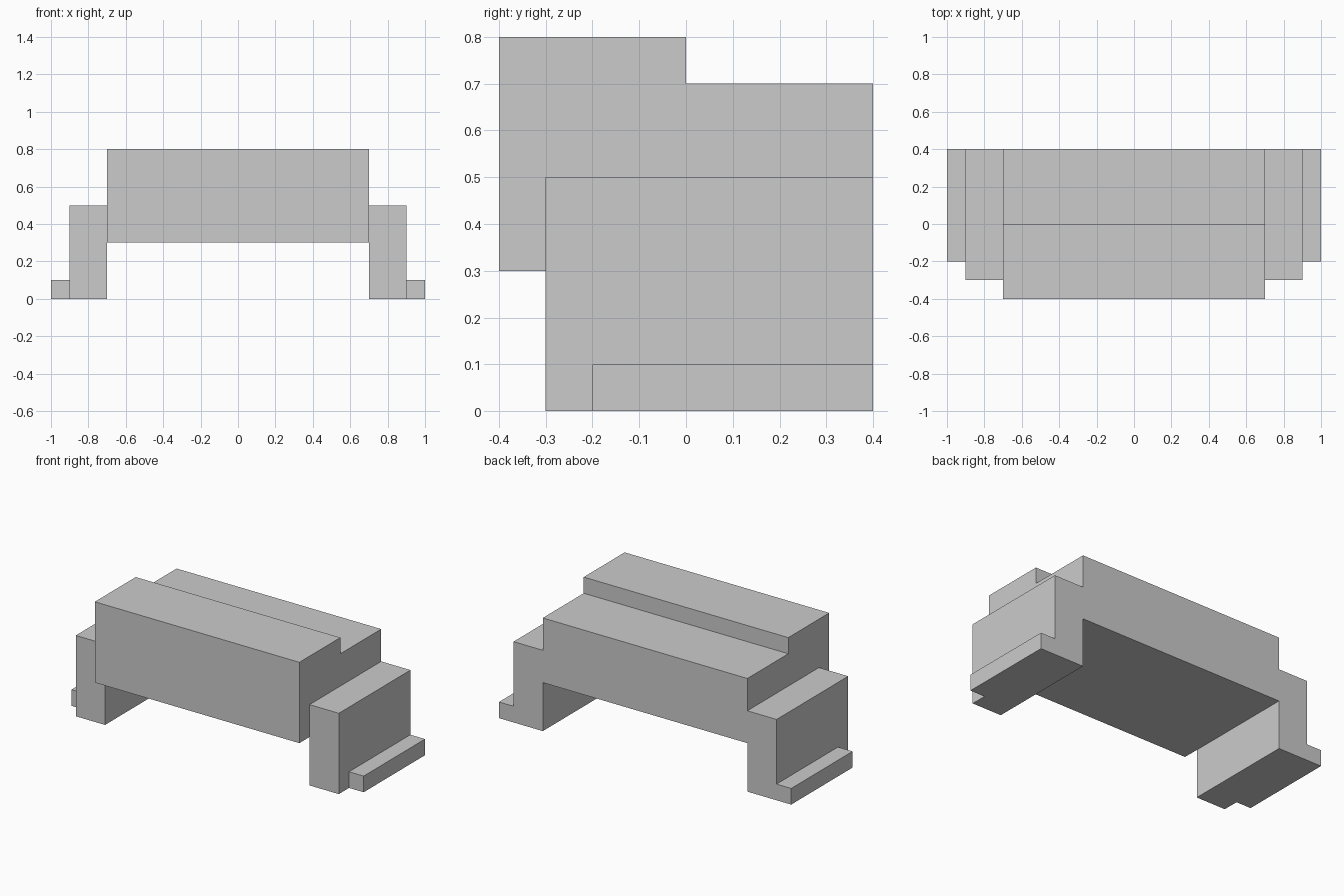
import bpy
import bmesh

cube = bpy.data.objects.get("Cube")
if cube:
    bpy.data.objects.remove(cube, do_unlink=True)

# Single grey material
grey = bpy.data.materials.new("plain_grey")
grey.use_nodes = True
color = (0.6, 0.6, 0.6, 1.0)
grey.diffuse_color = color
grey.node_tree.nodes["Principled BSDF"].inputs["Base Color"].default_value = color


def extrude_profile(name, profile, x0, x1):
    """Extrude a closed (y, z) outline along x from x0 to x1."""
    bm = bmesh.new()
    face = bm.faces.new([bm.verts.new((x0, y, z)) for y, z in profile])
    result = bmesh.ops.extrude_face_region(bm, geom=[face])
    verts = [v for v in result["geom"] if isinstance(v, bmesh.types.BMVert)]
    bmesh.ops.translate(bm, verts=verts, vec=(x1 - x0, 0, 0))
    bmesh.ops.recalc_face_normals(bm, faces=bm.faces)
    mesh = bpy.data.meshes.new(name)
    bm.to_mesh(mesh)
    bm.free()
    mesh.materials.append(grey)
    obj = bpy.data.objects.new(name, mesh)
    bpy.context.scene.collection.objects.link(obj)
    return obj


def rectangle(y0, y1, z0, z1):
    return [(y0, z0), (y1, z0), (y1, z1), (y0, z1)]


BACK = 0.4

# Central beam with a raised front half
beam_outline = [(-0.4, 0.3), (BACK, 0.3), (BACK, 0.7),
                (0, 0.7), (0, 0.8), (-0.4, 0.8)]
extrude_profile("stepped_beam", beam_outline, -0.7, 0.7)

# Side leg and low foot ledge on each end
for side, s in (("left", 1), ("right", -1)):
    extrude_profile(side + "_leg", rectangle(-0.3, BACK, 0, 0.5), s * 0.7, s * 0.9)
    extrude_profile(side + "_foot", rectangle(-0.2, BACK, 0, 0.1), s * 0.9, s)
